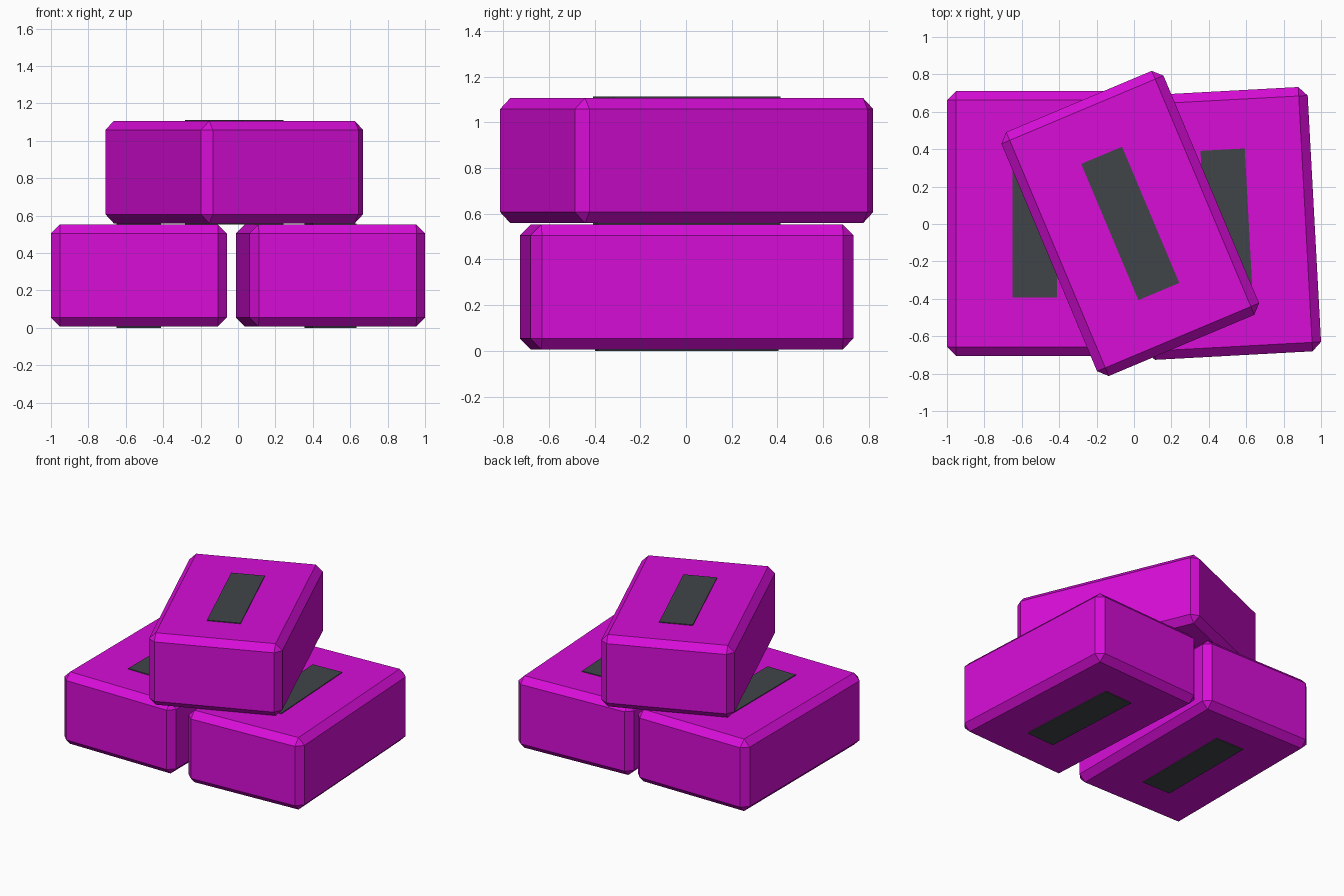
import bpy
import math

cube = bpy.data.objects.get("Cube")
if cube:
    bpy.data.objects.remove(cube, do_unlink=True)

WIDTH, DEPTH, HEIGHT = 0.94, 1.415, 0.547
CHAMFER = 0.048
PLATE = 0.006


def make_material(name, rgb):
    mat = bpy.data.materials.new(name)
    mat.use_nodes = True
    colour = (*rgb, 1.0)
    mat.diffuse_color = colour
    mat.node_tree.nodes["Principled BSDF"].inputs["Base Color"].default_value = colour
    return mat


magenta = make_material("magenta", (0.68, 0.004, 0.68))
charcoal = make_material("charcoal", (0.052, 0.06, 0.065))


def make_box(name, size, location, angle, mat):
    bpy.ops.mesh.primitive_cube_add(size=1, location=location, rotation=(0, 0, angle))
    obj = bpy.context.object
    obj.name = name
    obj.scale = size
    bpy.ops.object.transform_apply(location=False, rotation=False, scale=True)
    obj.data.materials.append(mat)
    return obj


def make_block(name, x, y, bottom, degrees):
    angle = math.radians(degrees)
    # Chamfered block body
    body = make_box(name, (WIDTH, DEPTH, HEIGHT), (x, y, bottom + HEIGHT / 2), angle, magenta)
    bevel = body.modifiers.new("chamfer", "BEVEL")
    bevel.width = CHAMFER
    bevel.segments = 1
    # Thin dark strips on the upper and lower faces
    for side, z in (("top", bottom + HEIGHT + PLATE / 2), ("bottom", bottom - PLATE / 2)):
        make_box(f"{name}_{side}_strip", (0.237, 0.79, PLATE), (x, y, z), angle, charcoal)


# Two blocks side by side with a third turned across them
make_block("left_block", 0.495, 0.003, PLATE, 3.1)
make_block("right_block", -0.53, 0.003, PLATE, 0)
make_block("upper_block", -0.02, 0.003, HEIGHT + 2 * PLATE, 22.8)
